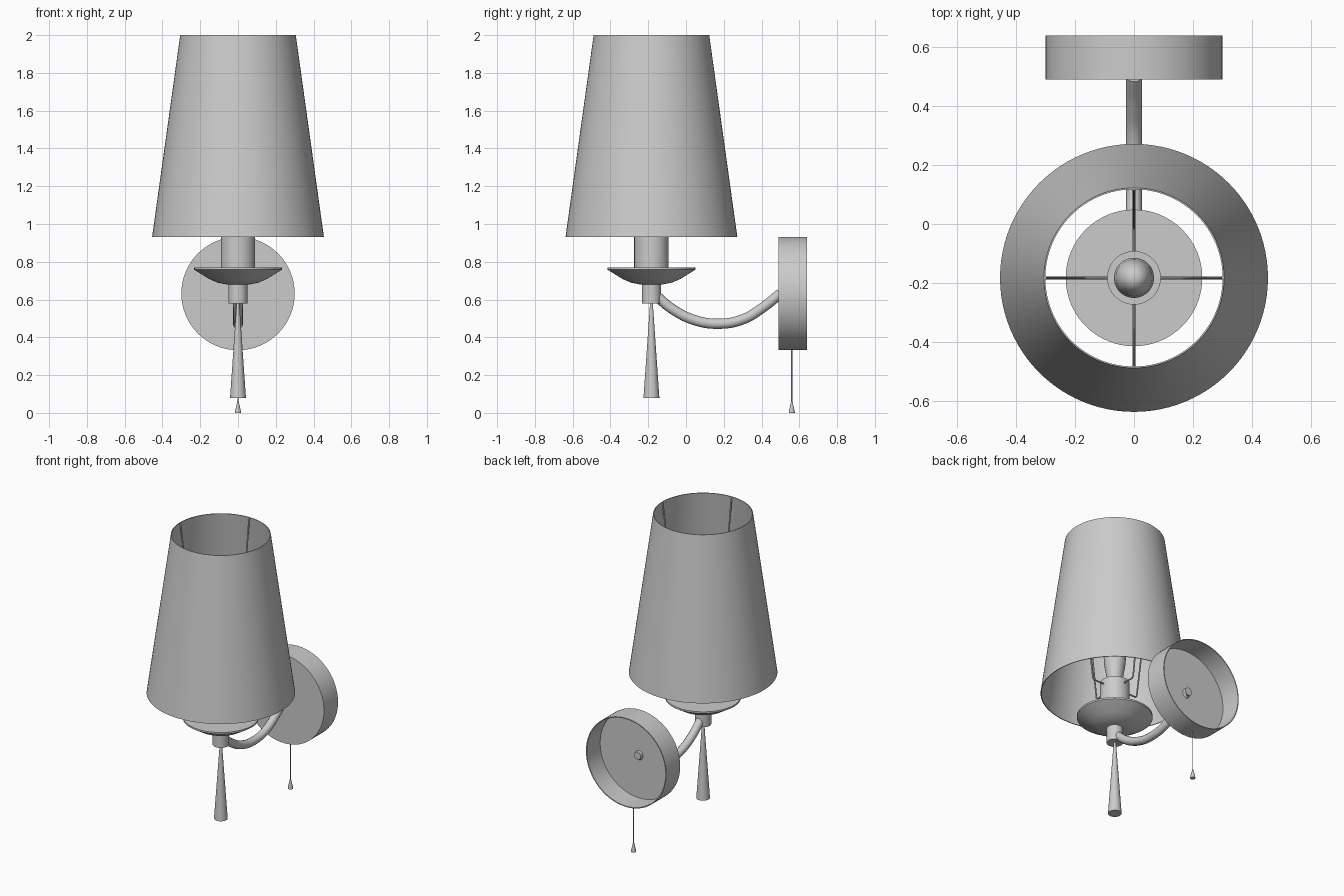
import bpy
import math
from mathutils import Matrix, Vector

cube = bpy.data.objects.get("Cube")
if cube:
    bpy.data.objects.remove(cube, do_unlink=True)

grey = bpy.data.materials.new("plain_grey")
grey.use_nodes = True
colour = (0.6, 0.6, 0.6, 1)
grey.diffuse_color = colour
grey.node_tree.nodes["Principled BSDF"].inputs["Base Color"].default_value = colour

AXIS_Y = -0.183   # lamp stem and shade axis
PLATE_Z = 0.632   # wall plate centre


def finish(obj):
    obj.data.materials.append(grey)
    bpy.ops.object.select_all(action="DESELECT")
    obj.select_set(True)
    bpy.context.view_layer.objects.active = obj
    bpy.ops.object.shade_smooth_by_angle(angle=math.radians(35))
    return obj


def lathe(name, profile, origin, segments=64, closed=False, matrix=Matrix()):
    """Turn (radius, height) points about the local z axis."""
    verts, faces, rings = [], [], []
    for r, z in profile:
        start = len(verts)
        count = 1 if r == 0 else segments
        for i in range(count):
            a = math.tau * i / segments
            verts.append((r * math.cos(a), r * math.sin(a), z))
        rings.append([start + i % count for i in range(segments)])
    pairs = list(zip(rings, rings[1:]))
    if closed:
        pairs.append((rings[-1], rings[0]))
    for a, b in pairs:
        for i in range(segments):
            j = (i + 1) % segments
            face = list(dict.fromkeys((a[i], a[j], b[j], b[i])))
            faces.append(face)
    mesh = bpy.data.meshes.new(name)
    mesh.from_pydata(verts, [], faces)
    mesh.transform(Matrix.Translation(origin) @ matrix)
    obj = bpy.data.objects.new(name, mesh)
    bpy.context.collection.objects.link(obj)
    return finish(obj)


def tube(name, points, radius, smooth=True, sides=4):
    """Sweep a round section along a path."""
    curve = bpy.data.curves.new(name, "CURVE")
    curve.dimensions = "3D"
    curve.bevel_depth = radius
    curve.bevel_resolution = sides
    curve.use_fill_caps = True
    curve.resolution_u = 12
    spline = curve.splines.new("BEZIER" if smooth else "POLY")
    pts = spline.bezier_points if smooth else spline.points
    pts.add(len(points) - 1)
    for p, co in zip(pts, points):
        if smooth:
            p.co = co
            p.handle_left_type = p.handle_right_type = "AUTO"
        else:
            p.co = (*co, 1)
    obj = bpy.data.objects.new(name, curve)
    bpy.context.collection.objects.link(obj)
    bpy.ops.object.select_all(action="DESELECT")
    obj.select_set(True)
    bpy.context.view_layer.objects.active = obj
    bpy.ops.object.convert(target="MESH")
    return finish(bpy.context.object)


stem = Vector((0, AXIS_Y, 0))

# Thin open lampshade
lathe("lampshade", [(0.455, 0.93), (0.306, 2.0), (0.301, 2.0), (0.45, 0.93)],
      stem, 96, closed=True)

# Candle sleeve, bulb and drip dish
lathe("candle_sleeve", [(0, 0.76), (0.091, 0.76), (0.091, 1.0), (0, 1.0)], stem)
lathe("bulb", [(0, 0.99), (0.045, 0.99), (0.05, 1.04), (0.066, 1.14),
               (0.068, 1.18), (0.062, 1.24), (0, 1.46)], stem, 48)
lathe("drip_dish", [(0, 0.68), (0.06, 0.68), (0.11, 0.69), (0.155, 0.71),
                    (0.232, 0.758), (0.232, 0.769), (0, 0.769)], stem)

# Stem collar and tapered drop pendant
lathe("stem_collar", [(0, 0.58), (0.05, 0.58), (0.05, 0.685), (0, 0.685)], stem, 48)
lathe("drop_pendant", [(0, 0.08), (0.042, 0.08), (0.007, 0.585), (0, 0.585)], stem, 32)

# Four wires carrying the shade from the sleeve
for i in range(4):
    turn = Matrix.Rotation(i * math.pi / 2, 3, "Z")
    path = [(0.085, 0.965), (0.165, 0.965), (0.175, 0.975), (0.302, 1.995)]
    tube(f"shade_wire_{i + 1}", [stem + turn @ Vector((r, 0, z)) for r, z in path],
         0.005, smooth=False, sides=2)

# Curved arm, running through the wall plate
tube("arm", [(0, AXIS_Y + 0.02, 0.625), (0, -0.08, 0.555), (0, 0.04, 0.493),
             (0, 0.17, 0.472), (0, 0.3, 0.495), (0, 0.41, 0.56), (0, 0.5, 0.632)], 0.027)

# Hollow wall plate, open at the back
face_back = Matrix.Rotation(-math.pi / 2, 4, "X")
centre = Vector((0, 0, PLATE_Z))
lathe("wall_plate", [(0, 0.49), (0.3, 0.49), (0.3, 0.64), (0.294, 0.64),
                     (0.294, 0.497), (0, 0.497)], centre, 64, matrix=face_back)
lathe("arm_end", [(0, 0.49), (0.026, 0.49), (0.026, 0.52), (0, 0.52)],
      centre, 32, matrix=face_back)

# Pull cord with its weight
cord = Vector((0, 0.56, 0))
lathe("pull_cord", [(0, 0.05), (0.003, 0.05), (0.003, 0.336), (0, 0.336)], cord, 12)
lathe("pull_weight", [(0, 0), (0.016, 0), (0.016, 0.006), (0.004, 0.06), (0, 0.06)], cord, 24)
